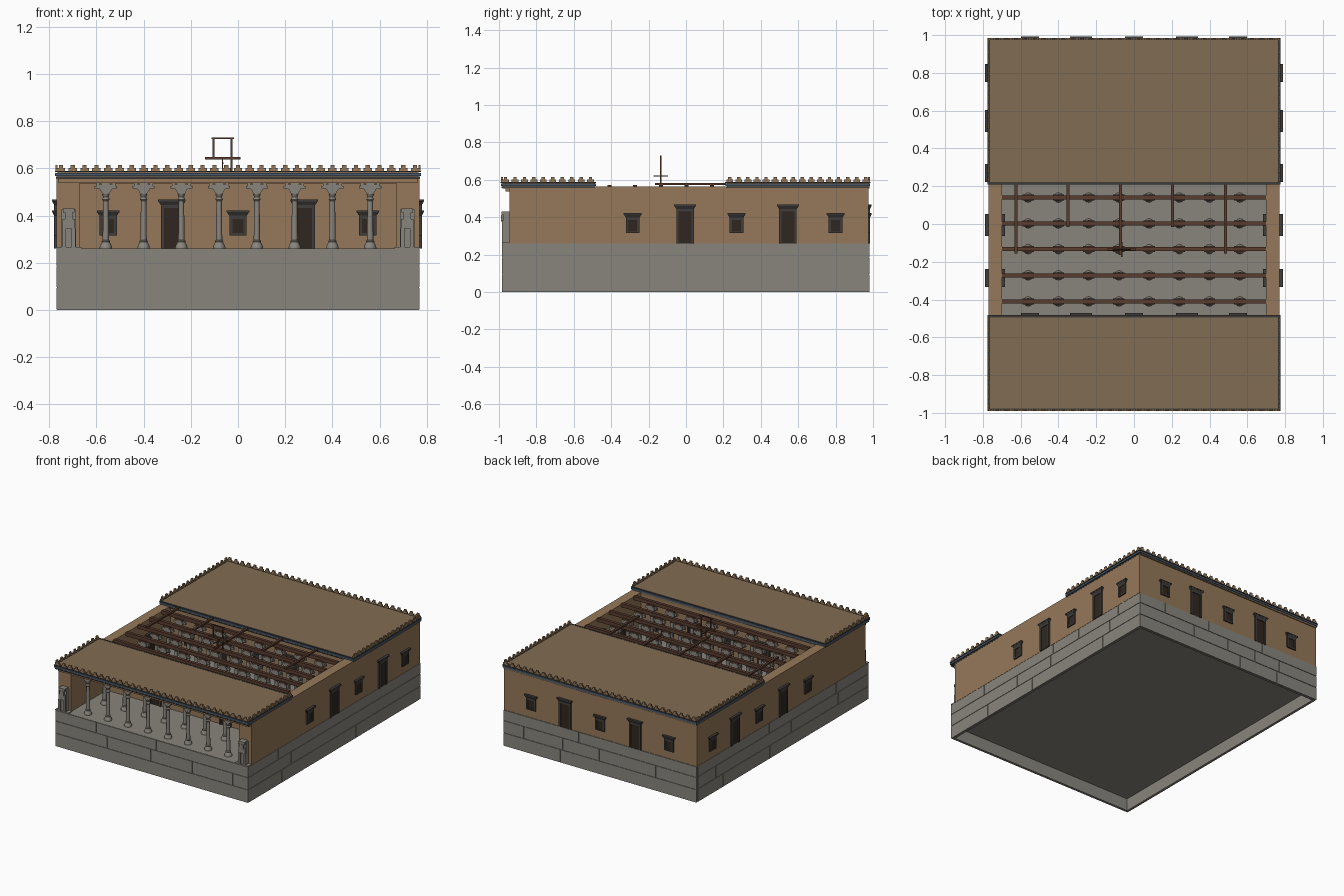
import bpy, bmesh, math, random
from mathutils import Matrix, Vector

if "Cube" in bpy.data.objects:
    bpy.data.objects.remove(bpy.data.objects["Cube"])
random.seed(4)

def mat(name, rgb):
    m = bpy.data.materials.new(name)
    m.diffuse_color = (*rgb, 1)
    m.use_nodes = True
    m.node_tree.nodes["Principled BSDF"].inputs["Base Color"].default_value = m.diffuse_color
    return m

CLAY = mat("clay", (0.30, 0.19, 0.10))
ROOF = mat("roof_clay", (0.22, 0.15, 0.085))
STONE = mat("stone", (0.25, 0.235, 0.205))
DARK = mat("dark_stone", (0.05, 0.047, 0.043))
DOOR = mat("door_wood", (0.03, 0.02, 0.014))
WOOD = mat("cedar", (0.10, 0.045, 0.028))
BLUE = mat("glazed_blue", (0.07, 0.105, 0.15))

def box(bm, x0, x1, y0, y1, z0, z1, M=Matrix(), flare=(0, 0, 0)):
    """Box by limits; flare widens the top by (x each side, y0 side, y1 side)."""
    fx, fa, fb = flare
    v = [bm.verts.new(M @ Vector(p)) for p in (
        (x0, y0, z0), (x1, y0, z0), (x1, y1, z0), (x0, y1, z0),
        (x0 - fx, y0 - fa, z1), (x1 + fx, y0 - fa, z1), (x1 + fx, y1 + fb, z1), (x0 - fx, y1 + fb, z1))]
    for f in ((3, 2, 1, 0), (4, 5, 6, 7), (0, 1, 5, 4), (1, 2, 6, 5), (2, 3, 7, 6), (3, 0, 4, 7)):
        bm.faces.new([v[i] for i in f])

def finish(bm, name, material):
    bmesh.ops.recalc_face_normals(bm, faces=bm.faces)
    me = bpy.data.meshes.new(name)
    bm.to_mesh(me)
    bm.free()
    me.materials.append(material)
    ob = bpy.data.objects.new(name, me)
    bpy.context.collection.objects.link(ob)
    return ob

def boxes(name, material, items):
    bm = bmesh.new()
    for it in items:
        box(bm, *it)
    return finish(bm, name, material)

# --- platform: core slab and three courses of blocks, hollow below
W, Y0, Y1, FLOOR = 0.77, -0.985, 0.98, 0.26
boxes("platform_core", STONE, [(-W + .004, W - .004, Y0 + .004, Y1 - .004, 0.09, FLOOR)])
boxes("platform_footing", STONE, [
    (-W + .004, W - .004, Y0 + .004, Y0 + .02, 0, .09), (-W + .004, W - .004, Y1 - .02, Y1 - .004, 0, .09),
    (-W + .004, -W + .02, Y0 + .02, Y1 - .02, 0, .09), (W - .02, W - .004, Y0 + .02, Y1 - .02, 0, .09)])

def splits(a, b, step):
    cuts = [a]
    while b - cuts[-1] > step * 1.4:
        cuts.append(cuts[-1] + step * random.uniform(0.6, 1.2))
    return list(zip(cuts, cuts[1:] + [b]))

bm = bmesh.new()
g, t = 0.0015, 0.016
for z0, z1, step in ((0, .095, .5), (.095, .183, .3), (.183, FLOOR, .42)):
    for a, b in splits(-W, W, step):
        box(bm, a + g, b - g, Y0, Y0 + t, z0 + g, z1 - g)
    for a, b in splits(-W, W, step):
        box(bm, a + g, b - g, Y1 - t, Y1, z0 + g, z1 - g)
    for s in (-1, 1):
        for a, b in splits(Y0 + t, Y1 - t, step):
            xs = sorted((s * W, s * (W - t)))
            box(bm, *xs, a + g, b - g, z0 + g, z1 - g)
finish(bm, "platform_blocks", STONE)

# --- walls
TOP = 0.565
walls = [(-W, W, 0.91, 0.975, FLOOR, TOP), (-.7, .7, -.54, -.488, FLOOR, TOP), (-.7, .7, .232, .29, FLOOR, TOP)]
for s in (-1, 1):
    walls.append((*sorted((s * .70, s * W)), -.54, .91, FLOOR, TOP))
    walls.append((*sorted((s * .67, s * W)), -.945, -.54, FLOOR, TOP))
boxes("walls", CLAY, walls)

# --- flat roofs with glazed cornice
for name, a, b in (("front", -.99, -.482), ("back", .21, .985)):
    boxes(name + "_roof", ROOF, [(-.765, .765, a + .01, b - .004, .555, .588)])
    e = .775
    bands = []
    for z0, z1, o in ((.557, .565, -.004), (.568, .581, 0), (.584, .589, .001)):
        bands.append([(-e - o, e + o, a - o, a + .012, z0, z1), (-e - o, e + o, b - .012, b + o, z0, z1),
                      (-e - o, -e + .012, a + .012, b - .012, z0, z1), (e - .012, e + o, a + .012, b - .012, z0, z1)])
    boxes(name + "_cornice_band", BLUE, bands[1])
    boxes(name + "_cornice_moulding", DARK, bands[0] + bands[2])

# --- stepped battlements along the outer roof edges
bm = bmesh.new()
def merlons(p, q, n):
    p, q = Vector(p), Vector(q)
    ang = math.atan2(q.y - p.y, q.x - p.x)
    for i in range(n):
        M = Matrix.Translation(p.lerp(q, (i + .5) / n)) @ Matrix.Rotation(ang, 4, 'Z')
        box(bm, -.018, .018, -.005, .005, 0, .013, M)
        box(bm, -.009, .009, -.005, .005, .013, .027, M)
for y in (-.984, .979):
    merlons((-.775, y, .588), (.775, y, .588), 31)
for x in (-.769, .769):
    merlons((x, -.99, .588), (x, -.485, .588), 10)
    merlons((x, .21, .588), (x, .985, .588), 16)
finish(bm, "battlements", CLAY)

# --- doors and windows: jambs, lintel, flared cornice and dark panel
frames, panels = bmesh.new(), bmesh.new()
def opening(x, y, ang, door):
    M = Matrix.Translation((x, y, 0)) @ Matrix.Rotation(math.radians(ang), 4, 'Z')
    w, z0, z1 = (.047, FLOOR, .445) if door else (.037, .315, .40)
    for s in (-1, 1):
        box(frames, *sorted((s * w, s * (w - .013))), -.009, 0, z0, z1, M)
    box(frames, -w + .013, w - .013, -.009, 0, z1 - .014, z1, M)
    if not door:
        box(frames, -w + .013, w - .013, -.009, 0, z0, z0 + .01, M)
    box(frames, -w, w, -.009, 0, z1, z1 + .014, M, (.010, .008, 0))
    box(frames, -w - .011, w + .011, -.018, 0, z1 + .014, z1 + .022, M)
    box(panels, -w + .01, w - .01, -.004, 0, z0, z1, M)
row = ((-.55, 0), (-.28, 1), (0, 0), (.28, 1), (.55, 0))
for x, door in row:
    opening(x, .975, 180, door)
    opening(x, -.54, 0, door)
    opening(x, -.488, 180, door)
    opening(x, .232, 0, door)
for y, door in ((-.285, 0), (-.005, 1), (.27, 0), (.545, 1), (.80, 0)):
    opening(W, y, 90, door)
    opening(-W, y, -90, door)
    if y < .2:
        opening(.70, y, -90, door)
        opening(-.70, y, 90, door)
finish(frames, "door_and_window_frames", DARK)
finish(panels, "door_and_window_panels", DOOR)

# --- column: lathed base and shaft with a double animal-head capital
bm = bmesh.new()
profile = [(0, .26), (.026, .26), (.026, .266), (.024, .272), (.017, .287), (.018, .292), (.0135, .296),
           (.0115, .462), (.016, .468), (.011, .478), (.017, .492), (0, .492)]
vs = [bm.verts.new((r, 0, z)) for r, z in profile]
es = [bm.edges.new(p) for p in zip(vs, vs[1:])]
bmesh.ops.spin(bm, geom=vs + es, axis=(0, 0, 1), cent=(0, 0, 0), angle=2 * math.pi, steps=12)
bmesh.ops.remove_doubles(bm, verts=bm.verts, dist=1e-5)
box(bm, -.014, .014, -.013, .013, .492, .512, Matrix(), (.012, 0, 0))
box(bm, -.028, .028, -.015, .015, .512, .532)
for s in (-1, 1):
    box(bm, *sorted((s * .026, s * .040)), -.009, .009, .512, .536)
    box(bm, *sorted((s * .038, s * .047)), -.006, .006, .514, .526)
box(bm, -.018, .018, -.015, .015, .532, .546)
proto = finish(bm, "column", STONE)
hall_rows = (.14, .003, -.133, -.272, -.41)
porch_rows = (-.91, -.72)
spots = [(-.56 + .16 * i, y) for y in hall_rows + porch_rows for i in range(8)]
bpy.context.view_layer.objects.active = proto
proto.select_set(True)
bpy.ops.object.shade_smooth_by_angle(angle=math.radians(35))
proto.location = (*spots[0], 0)
for x, y in spots[1:]:
    c = proto.copy()
    c.location = (x, y, 0)
    bpy.context.collection.objects.link(c)

# --- timber beams over hall and porch
boxes("hall_beams", WOOD, [(-.70, .70, y - .011, y + .011, .546, .572) for y in hall_rows])
boxes("beam_saddles", WOOD, [(x - .03, x + .03, y - .016, y + .016, .538, .55)
                             for x, y in spots if y in hall_rows])
boxes("porch_beams", CLAY, [(-.755, .755, y - .014, y + .014, .535, .556) for y in porch_rows]
      + [(-.76, .76, -.965, -.94, .537, .556)])
boxes("cross_beams", WOOD, [(x - .008, x + .008, y, .215, .572, .584) for x, y in
                            ((-.625, -.155), (-.35, -.015), (-.072, -.165), (.205, -.015), (.485, -.155))])

# --- hoist standing on the unfinished beams
hx, hy = -.065, -.135
boxes("hoist", WOOD, [
    (hx - .075, hx + .075, hy - .004, hy + .004, .637, .648),
    (hx - .042, hx - .034, hy - .003, hy + .003, .645, .728),
    (hx + .034, hx + .042, hy - .003, hy + .003, .572, .728),
    (hx - .048, hx + .048, hy - .003, hy + .003, .724, .731),
    (hx - .003, hx + .003, hy - .04, hy + .04, .618, .624),
    (hx - .002, hx + .002, hy - .002, hy + .002, .584, .64)])

# --- guardian statues at the porch corners
for side, s in (("left", -1), ("right", 1)):
    c = s * .717
    bm = bmesh.new()
    box(bm, c - .053, c + .053, -.985, -.945, .26, .266)
    box(bm, c - .030, c + .030, -.975, -.945, .266, .425)
    for k in (-1, 1):
        box(bm, *sorted((c + k * .012, c + k * .028)), -.985, -.975, .266, .345)
    box(bm, c - .026, c + .026, -.983, -.975, .345, .385)
    box(bm, c - .015, c + .015, -.989, -.975, .378, .412)
    box(bm, c - .024, c + .024, -.987, -.945, .412, .43)
    finish(bm, side + "_guardian_statue", STONE)
